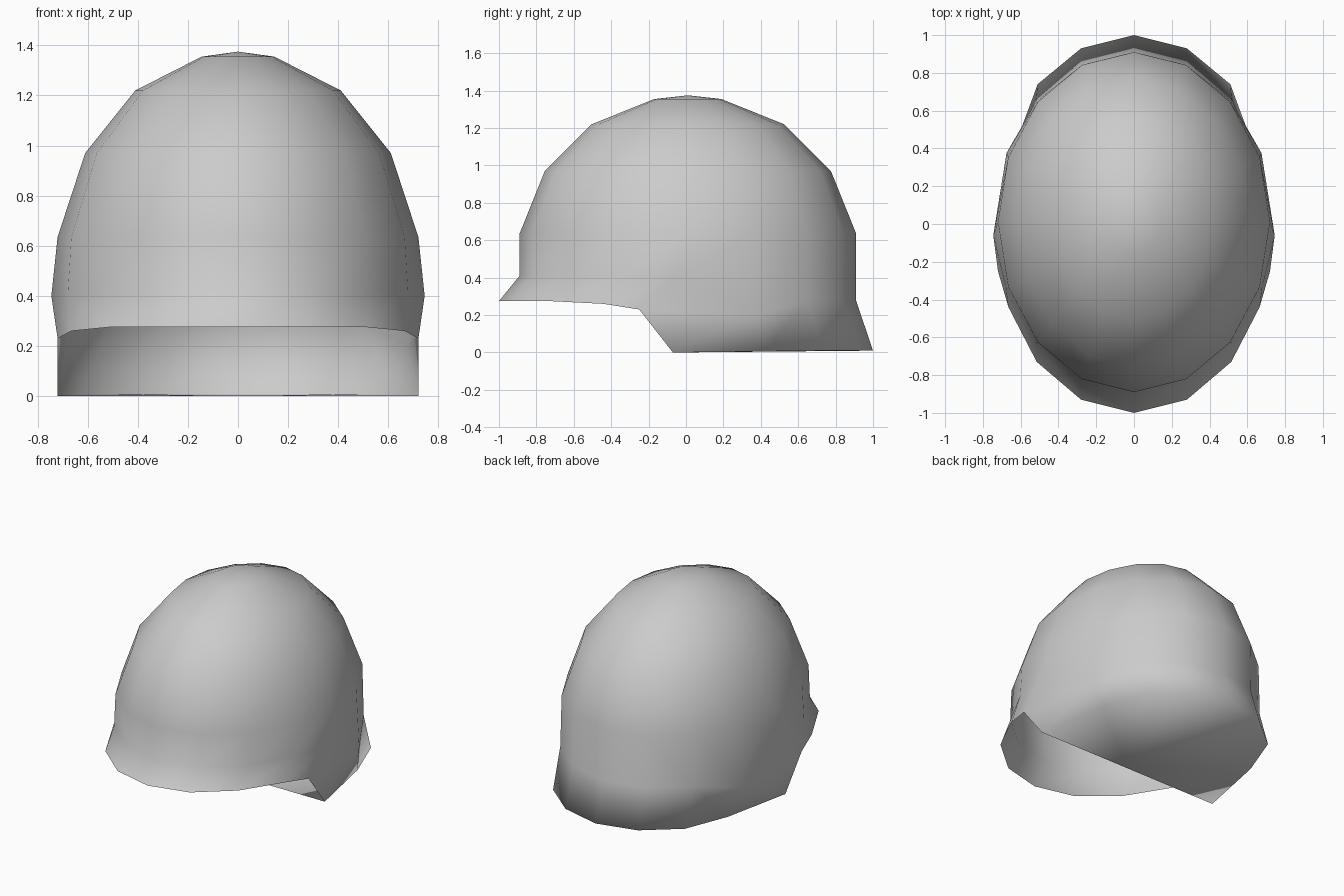
import bpy, bmesh, math

if "Cube" in bpy.data.objects:
    bpy.data.objects.remove(bpy.data.objects["Cube"])

SEG = 8                                   # columns on one half, back (0) to front (8)
CY = 0.01

bm = bmesh.new()

def ring(rx, ry, z):
    """Half ellipse of vertices running from back to front."""
    out = []
    for k in range(SEG + 1):
        a = math.pi * k / SEG
        x = 0.0 if k in (0, SEG) else rx * math.sin(a)
        out.append(bm.verts.new((x, CY + ry * math.cos(a), z)))
    return out

# Dome
apex = bm.verts.new((0, CY, 1.375))
rings = [ring(0.145, 0.18, 1.355), ring(0.41, 0.515, 1.22),
         ring(0.61, 0.765, 0.97), ring(0.72, 0.90, 0.635),
         ring(0.735, 0.90, 0.41)]
low = rings[-1]
for k, z in enumerate((0.275, 0.275, 0.275, 0.20, 0.40)):
    low[k].co.z = z
low[3].co.x, low[3].co.y = 0.675, 0.375
low[4].co.x, low[4].co.y = 0.745, -0.06

for k in range(SEG):
    bm.faces.new((apex, rings[0][k], rings[0][k + 1]))
    for a, b in zip(rings, rings[1:]):
        bm.faces.new((a[k], b[k], b[k + 1], a[k + 1]))

# Flared neck guard, side corner and front brim
back = [bm.verts.new(p) for p in ((0, 1, 0.01), (0.28, 0.93, 0.01), (0.51, 0.74, 0.01),
                                  (0.625, 0.43, 0.006), (0.72, -0.07, 0))]
front = [bm.verts.new(p) for p in ((0.72, -0.25, 0.23), (0.665, -0.44, 0.26),
                                   (0.515, -0.73, 0.275), (0.28, -0.93, 0.275), (0, -1, 0.275))]
for k in range(3):
    bm.faces.new((low[k], back[k], back[k + 1], low[k + 1]))
for k in range(4):
    bm.faces.new((low[4 + k], front[k], front[k + 1], low[5 + k]))
bm.faces.new((low[3], front[0], low[4]))
bm.faces.new((low[3], back[4], front[0]))
bm.faces.new((low[3], back[3], back[4]))

# Closed underside of the rear half
mid = bm.verts.new((0, -0.07, 0))
for a, b in zip(back, back[1:]):
    bm.faces.new((mid, b, a))

bmesh.ops.recalc_face_normals(bm, faces=bm.faces)
top = max(bm.faces, key=lambda f: f.calc_center_median().z)
if top.normal.z < 0:
    bmesh.ops.reverse_faces(bm, faces=bm.faces)
for f in bm.faces:
    f.smooth = True

mesh = bpy.data.meshes.new("helmet_shell")
bm.to_mesh(mesh)
bm.free()
helmet = bpy.data.objects.new("helmet_shell", mesh)
bpy.context.collection.objects.link(helmet)

# Other half
mirror = helmet.modifiers.new("mirror", 'MIRROR')
mirror.use_axis[0] = True
mirror.use_clip = True
mirror.merge_threshold = 0.001
